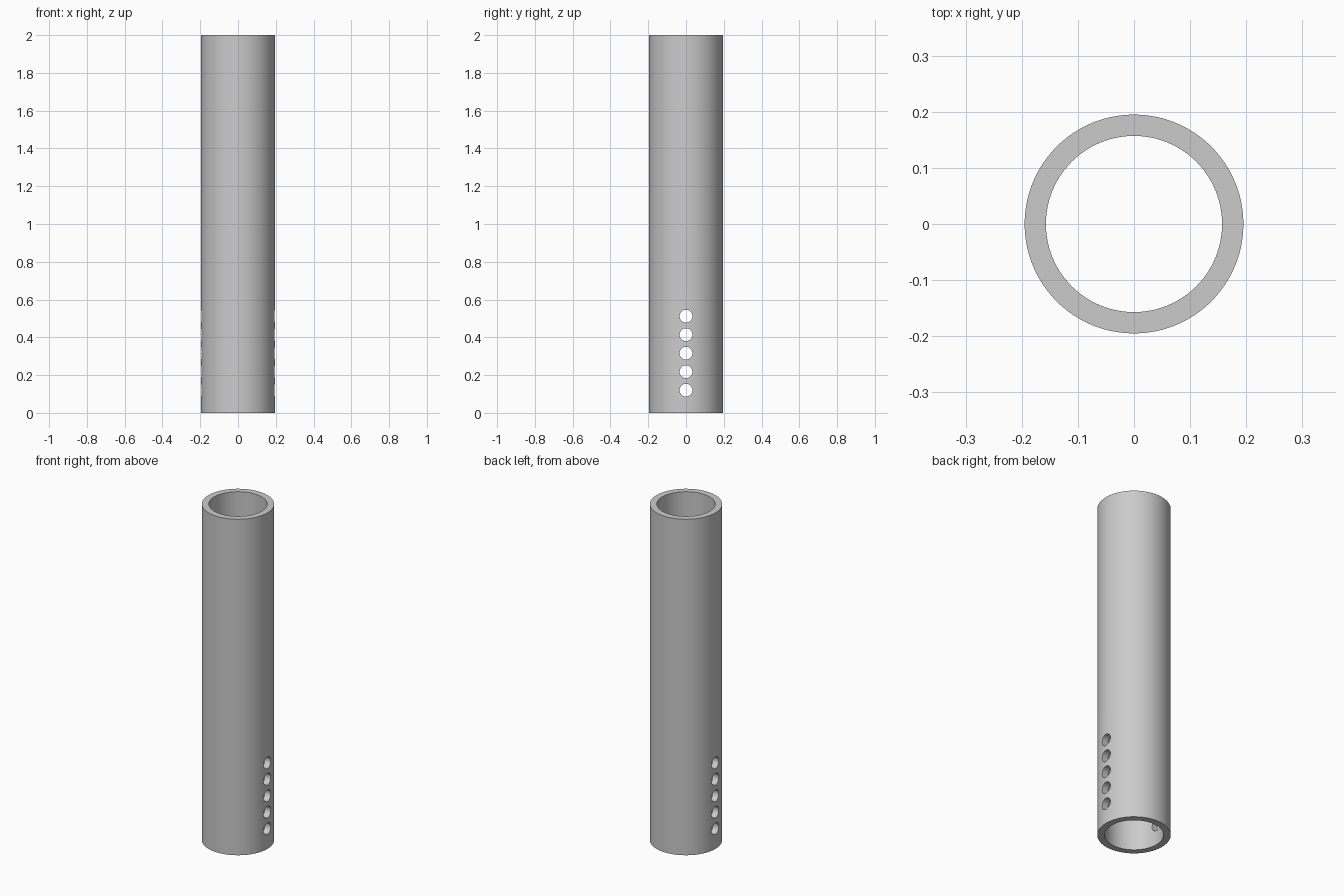
import bpy, bmesh, math
from mathutils import Matrix

if "Cube" in bpy.data.objects:
    bpy.data.objects.remove(bpy.data.objects["Cube"], do_unlink=True)

HEIGHT, OUTER, INNER = 2.0, 0.195, 0.157
HOLE_RADIUS, HOLE_START, HOLE_STEP, HOLE_COUNT = 0.034, 0.12, 0.098, 5
SIDES = 96

grey = bpy.data.materials.new("plain_grey")
grey.use_nodes = True
colour = (0.6, 0.6, 0.6, 1)
grey.diffuse_color = colour
grey.node_tree.nodes["Principled BSDF"].inputs["Base Color"].default_value = colour


def new_object(name, bm):
    mesh = bpy.data.meshes.new(name)
    bmesh.ops.recalc_face_normals(bm, faces=bm.faces)
    bm.to_mesh(mesh)
    bm.free()
    mesh.materials.append(grey)
    obj = bpy.data.objects.new(name, mesh)
    bpy.context.collection.objects.link(obj)
    return obj


# Hollow tube: a rectangular wall section spun around the upright axis
bm = bmesh.new()
section = [(INNER, 0), (OUTER, 0), (OUTER, HEIGHT), (INNER, HEIGHT)]
verts = [bm.verts.new((r, 0, z)) for r, z in section]
edges = [bm.edges.new((verts[i - 1], verts[i])) for i in range(len(verts))]
bmesh.ops.spin(bm, geom=verts + edges, cent=(0, 0, 0), axis=(0, 0, 1),
               angle=math.tau, steps=SIDES, use_merge=True)
bmesh.ops.remove_doubles(bm, verts=bm.verts, dist=1e-5)
tube = new_object("tube", bm)

# Row of rods that pierce both side walls
bm = bmesh.new()
for i in range(HOLE_COUNT):
    place = (Matrix.Translation((0, 0, HOLE_START + i * HOLE_STEP))
             @ Matrix.Rotation(math.pi / 2, 4, "Y"))
    bmesh.ops.create_cone(bm, cap_ends=True, segments=40, radius1=HOLE_RADIUS,
                          radius2=HOLE_RADIUS, depth=1, matrix=place)
cutter = new_object("hole_cutter", bm)
cutter.hide_render = True

# Cut the holes, then discard the rods
cut = tube.modifiers.new("side_holes", "BOOLEAN")
cut.operation = "DIFFERENCE"
cut.solver = "EXACT"
cut.object = cutter
bpy.ops.object.select_all(action="DESELECT")
tube.select_set(True)
bpy.context.view_layer.objects.active = tube
bpy.ops.object.modifier_apply(modifier=cut.name)
bpy.data.objects.remove(cutter, do_unlink=True)

# Smooth walls with crisp rims
bpy.ops.object.shade_smooth_by_angle(angle=math.radians(30))
